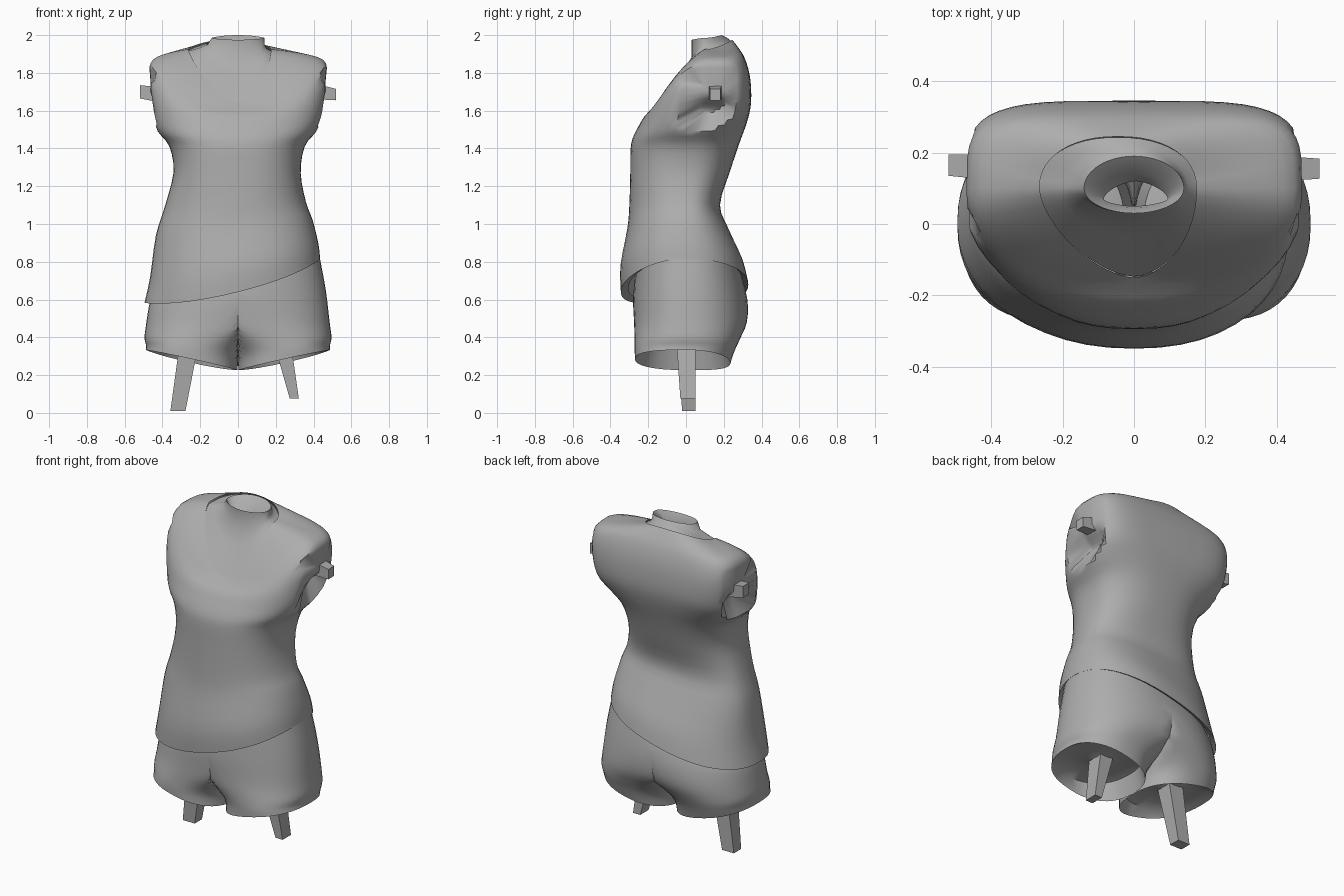
import bpy, bmesh, math
from mathutils import Vector

if "Cube" in bpy.data.objects:
    bpy.data.objects.remove(bpy.data.objects["Cube"])

N = 48
grey = bpy.data.materials.new("plain grey")
grey.diffuse_color = (0.42, 0.42, 0.42, 1)
grey.use_nodes = True
grey.node_tree.nodes["Principled BSDF"].inputs["Base Color"].default_value = grey.diffuse_color


def finish(bm, name, angle=50):
    bmesh.ops.recalc_face_normals(bm, faces=bm.faces)
    mesh = bpy.data.meshes.new(name)
    bm.to_mesh(mesh)
    bm.free()
    mesh.materials.append(grey)
    ob = bpy.data.objects.new(name, mesh)
    bpy.context.collection.objects.link(ob)
    bpy.context.view_layer.objects.active = ob
    ob.select_set(True)
    bpy.ops.object.shade_smooth_by_angle(angle=math.radians(angle))
    ob.select_set(False)
    return ob


def smooth_rows(rows, steps):
    """Catmull-Rom blend between rows of ring settings."""
    out = []
    for i in range(len(rows) - 1):
        a, b, c, d = rows[max(i - 1, 0)], rows[i], rows[i + 1], rows[min(i + 2, len(rows) - 1)]
        for k in range(steps):
            t = k / steps
            out.append([0.5 * (2 * q + (r - p) * t + (2 * p - 5 * q + 4 * r - s) * t * t
                               + (3 * q - p - 3 * r + s) * t ** 3) for p, q, r, s in zip(a, b, c, d)])
    return out + [list(rows[-1])]


def ring(zf, zs, zb, tilt, cx, hw, yf, yb, yc, nf, nb):
    """Superellipse loop with its own front, side and back heights."""
    pts = []
    for i in range(N):
        a = 2 * math.pi * i / N
        c, s = math.cos(a), math.sin(a)
        n = nf if s < 0 else nb
        x = math.copysign(abs(c) ** (2 / n), c)
        y = abs(s) ** (2 / n) * (yf - yc if s < 0 else yb - yc)
        w = abs(s) ** 1.6
        z = zs + ((zf if s < 0 else zb) - zs) * w
        shift = cx * (1 - w) if s < 0 else cx
        pts.append(Vector((shift + hw * x, yc + y, z + tilt * hw * x)))
    return pts


def loft(bm, loops):
    prev = None
    for pts in loops:
        cur = [bm.verts.new(p) for p in pts]
        if prev:
            for i in range(N):
                j = (i + 1) % N
                bm.faces.new((prev[i], prev[j], cur[j], cur[i]))
        prev = cur
    return prev


# Shirt: zf, zs, zb, tilt, cx, hw, yf, yb, yc, nf, nb
shirt_rows = [
    (.64, .70, .68, .25, -.03, .465, -.345, .33, .00, 2.2, 2.3),
    (.78, .81, .80, .20, -.02, .445, -.347, .30, .00, 2.2, 2.3),
    (.98, .98, .97, .10, -.02, .415, -.31, .225, .00, 2.2, 2.4),
    (1.10, 1.10, 1.10, .04, -.015, .375, -.30, .18, .00, 2.2, 2.5),
    (1.27, 1.27, 1.27, 0, -.005, .337, -.295, .23, .00, 2.4, 2.5),
    (1.40, 1.41, 1.42, 0, -.005, .358, -.293, .28, .02, 2.4, 2.6),
    (1.46, 1.49, 1.53, 0, -.005, .42, -.28, .32, .04, 2.3, 3.0),
    (1.52, 1.57, 1.62, 0, 0, .452, -.25, .342, .05, 2.3, 4.0),
    (1.57, 1.69, 1.71, 0, 0, .47, -.22, .345, .06, 2.3, 4.5),
    (1.60, 1.80, 1.80, 0, 0, .473, -.19, .335, .08, 2.3, 4.5),
    (1.62, 1.87, 1.88, 0, 0, .45, -.17, .31, .10, 2.2, 4.0),
    (1.63, 1.905, 1.93, 0, -.02, .35, -.16, .28, .10, 2.0, 3.0),
    (1.64, 1.925, 1.975, 0, -.045, .22, -.15, .245, .10, 1.7, 2.2),
]
bm = bmesh.new()
lip = list(shirt_rows[0])
lip[0] += .02; lip[1] += .02; lip[2] += .02
lip[5] -= .03; lip[6] += .04; lip[7] -= .03
loft(bm, [ring(*lip)] + [ring(*r) for r in smooth_rows(shirt_rows, 3)])
# Armholes: pull the side panels inward, deepest at the underarm
bm.normal_update()
for side in (-1, 1):
    region = [f for f in bm.faces if f.normal.x * side > .55
              and abs(f.calc_center_median().x) > .41
              and 1.49 < f.calc_center_median().z < 1.83
              and -.03 < f.calc_center_median().y < .27]
    chosen = set(region)
    inner = [v for v in {v for f in region for v in f.verts}
             if all(f in chosen for f in v.link_faces)]
    target = Vector((side * .45, .17, 1.68))
    for v in inner:
        low = max(0, min(1, (1.68 - v.co.z) / .12))
        v.co = v.co.lerp(target, .45)
        v.co.x -= side * .07 * low
finish(bm, "shirt")

# Neck skin inside the V opening, with a sunken open top
neck_rows = [
    (1.635, 1.915, 1.965, 0, -.045, .222, -.147, .243, .10, 1.7, 2.2),
    (1.78, 1.93, 1.98, 0, -.03, .18, -.04, .225, .10, 1.9, 2.1),
    (1.88, 1.95, 1.99, 0, -.01, .15, .03, .21, .10, 2, 2),
    (1.975, 1.985, 2.0, 0, .0, .14, .03, .19, .10, 2, 2),
    (1.95, 1.95, 1.96, 0, .0, .11, .045, .14, .08, 2, 2),
    (1.92, 1.92, 1.92, 0, .005, .09, .05, .12, .07, 1.6, 1.6),
]
bm = bmesh.new()
loft(bm, [ring(*r) for r in neck_rows])
finish(bm, "neck")

# Shorts: one half per side, joined at the middle
half_rows = [
    (.72, .75, .74, .20, .00, .43, -.27, .29, .00, 2.3, 2.3),
    (.60, .62, .60, .06, .00, .465, -.28, .325, .00, 2.3, 2.3),
    (.48, .48, .48, .0, .08, .405, -.275, .322, .00, 2.3, 2.3),
    (.39, .40, .39, .0, .19, .305, -.272, .285, .00, 2.3, 2.3),
    (.335, .335, .33, .09, .237, .25, -.272, .258, .00, 2.3, 2.3),
    (.285, .28, .265, .22, .245, .243, -.27, .235, .00, 2.4, 2.3),
]
bm = bmesh.new()
for side in (-1, 1):
    loops = []
    for r in smooth_rows(half_rows, 3):
        r = list(r)
        r[3] *= 1 if r[1] < .45 else side
        cx, r[4] = r[4], 0
        pts = ring(*r)
        loops.append([Vector((side * max(0, p.x + cx), p.y, p.z)) for p in pts])
    # inside of each leg opening closing in on the stub
    for f, z in ((.9, .34), (.5, .37), (.16, .345)):
        loops.append([Vector((side * (.25 + (abs(p.x) - .25) * f), p.y * f, z))
                      for p in loops[18 - 3]])
    loft(bm, loops)
wall = [f for f in bm.faces if all(abs(v.co.x) < .001 for v in f.verts)]
bmesh.ops.delete(bm, geom=wall, context='FACES')
bmesh.ops.remove_doubles(bm, verts=bm.verts, dist=.0008)
finish(bm, "shorts")


def stub(name, a, b, ra, rb, axis):
    """Tapered four-sided peg from a to b."""
    bm = bmesh.new()
    ends = []
    for p, (u, v) in ((a, ra), (b, rb)):
        row = []
        for i, j in ((-1, -1), (1, -1), (1, 1), (-1, 1)):
            off = (u * i, v * j, 0) if axis == 'z' else (0, u * i, v * j)
            row.append(bm.verts.new(Vector(p) + Vector(off)))
        ends.append(row)
    for i in range(4):
        j = (i + 1) % 4
        bm.faces.new((ends[0][i], ends[0][j], ends[1][j], ends[1][i]))
    bm.faces.new(ends[1])
    finish(bm, name, 30)


# Limb stubs
stub("left_leg_stub", (-.26, 0, .36), (-.318, .015, .01), (.05, .05), (.04, .035), 'z')
stub("right_leg_stub", (.235, 0, .37), (.298, .01, .075), (.045, .05), (.024, .04), 'z')
stub("left_arm_stub", (-.42, .16, 1.685), (-.52, .165, 1.70), (.035, .04), (.03, .035), 'x')
stub("right_arm_stub", (.42, .155, 1.70), (.52, .155, 1.685), (.035, .04), (.028, .03), 'x')
